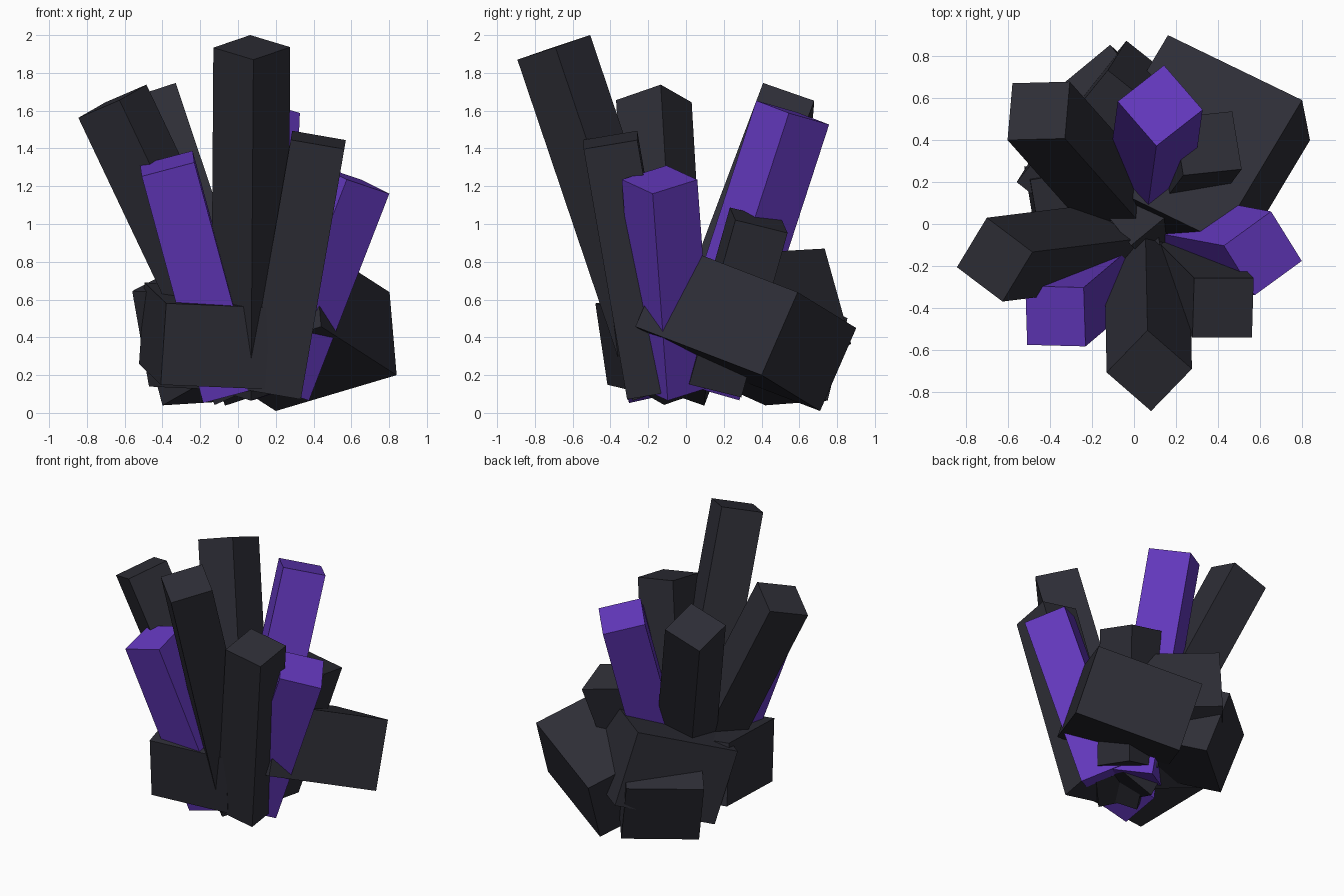
import bpy, math
from mathutils import Vector

if "Cube" in bpy.data.objects:
    bpy.data.objects.remove(bpy.data.objects["Cube"])


def material(name, rgb):
    m = bpy.data.materials.new(name)
    m.diffuse_color = (*rgb, 1)
    m.use_nodes = True
    m.node_tree.nodes["Principled BSDF"].inputs["Base Color"].default_value = m.diffuse_color
    return m


DARK = material("dark stone", (0.027, 0.027, 0.037))
PURPLE = material("purple crystal", (0.127, 0.040, 0.515))


def box(name, corner, a, b, c, mat):
    """Box spanned by three edge vectors from one corner."""
    verts = [corner + a * i + b * j + c * k
             for k in (0, 1) for j in (0, 1) for i in (0, 1)]
    faces = [(0, 2, 3, 1), (4, 5, 7, 6), (0, 1, 5, 4),
             (2, 6, 7, 3), (0, 4, 6, 2), (1, 3, 7, 5)]
    if a.cross(b).dot(c) < 0:
        faces = [f[::-1] for f in faces]
    me = bpy.data.meshes.new(name)
    me.from_pydata([tuple(v) for v in verts], [], faces)
    me.materials.append(mat)
    ob = bpy.data.objects.new(name, me)
    bpy.context.collection.objects.link(ob)


def crystal(name, base, tip, heading, mat, size=0.288):
    """Square prism from base centre to tip centre; heading of one edge from above."""
    base, tip = Vector(base), Vector(tip)
    axis = (tip - base).normalized()
    x, y = math.cos(math.radians(heading)), math.sin(math.radians(heading))
    u = Vector((x, y, -(axis.x * x + axis.y * y) / axis.z)).normalized()
    v = axis.cross(u)
    box(name, base - (u + v) * size / 2, u * size, v * size, tip - base, mat)


def block(name, corner, a, b, depth, mat):
    """Box from one outer face (corner and two edges) pushed inwards."""
    a, b = Vector(a), Vector(b)
    n = a.cross(b).normalized()
    b = b - a * (a.dot(b) / a.length_squared)
    box(name, Vector(corner), a, b, n * depth, mat)


# Tall crystals fanning out of the middle
crystal("tall_front_crystal", (0.06, -0.09, 0.13), (0.073, -0.70, 1.935), -41, DARK)
crystal("left_crystal", (0.057, -0.08, 0.13), (-0.665, -0.17, 1.65), -37, DARK)
crystal("back_left_crystal", (0.056, -0.035, 0.13), (-0.455, 0.54, 1.655), 1.5, DARK)
crystal("front_right_crystal", (0.195, -0.17, 0.12), (0.425, -0.40, 1.445), 0, DARK)
crystal("back_right_short_crystal", (0.17, 0.14, 0.15), (0.352, 0.385, 1.02), 6, DARK)
crystal("purple_front_left_crystal", (-0.05, -0.165, 0.12), (-0.375, -0.44, 1.32), -1.5, PURPLE)
crystal("purple_right_crystal", (0.19, -0.06, 0.14), (0.615, -0.14, 1.235), 36, PURPLE)
crystal("purple_back_crystal", (0.06, 0.09, 0.13), (0.125, 0.565, 1.59), 38, PURPLE)

# Stout rocks around the foot
block("back_right_rock", (0.20, 0.71, 0.01), (0.64, -0.31, 0.19), (-0.035, 0.19, 0.44), 0.82, DARK)
block("front_left_rock", (-0.38, -0.48, 0.58), (-0.115, 0.69, 0.11), (-0.03, 0.07, -0.43), -0.56, DARK)
block("back_low_rock", (-0.40, 0.42, 0.04), (0.40, 0.33, 0.025), (-0.12, 0.10, 0.436), 0.85, DARK)
block("back_left_rock", (-0.56, 0.20, 0.645), (0.435, 0.534, 0.225), (0.08, 0.13, -0.51), -0.60, DARK)
